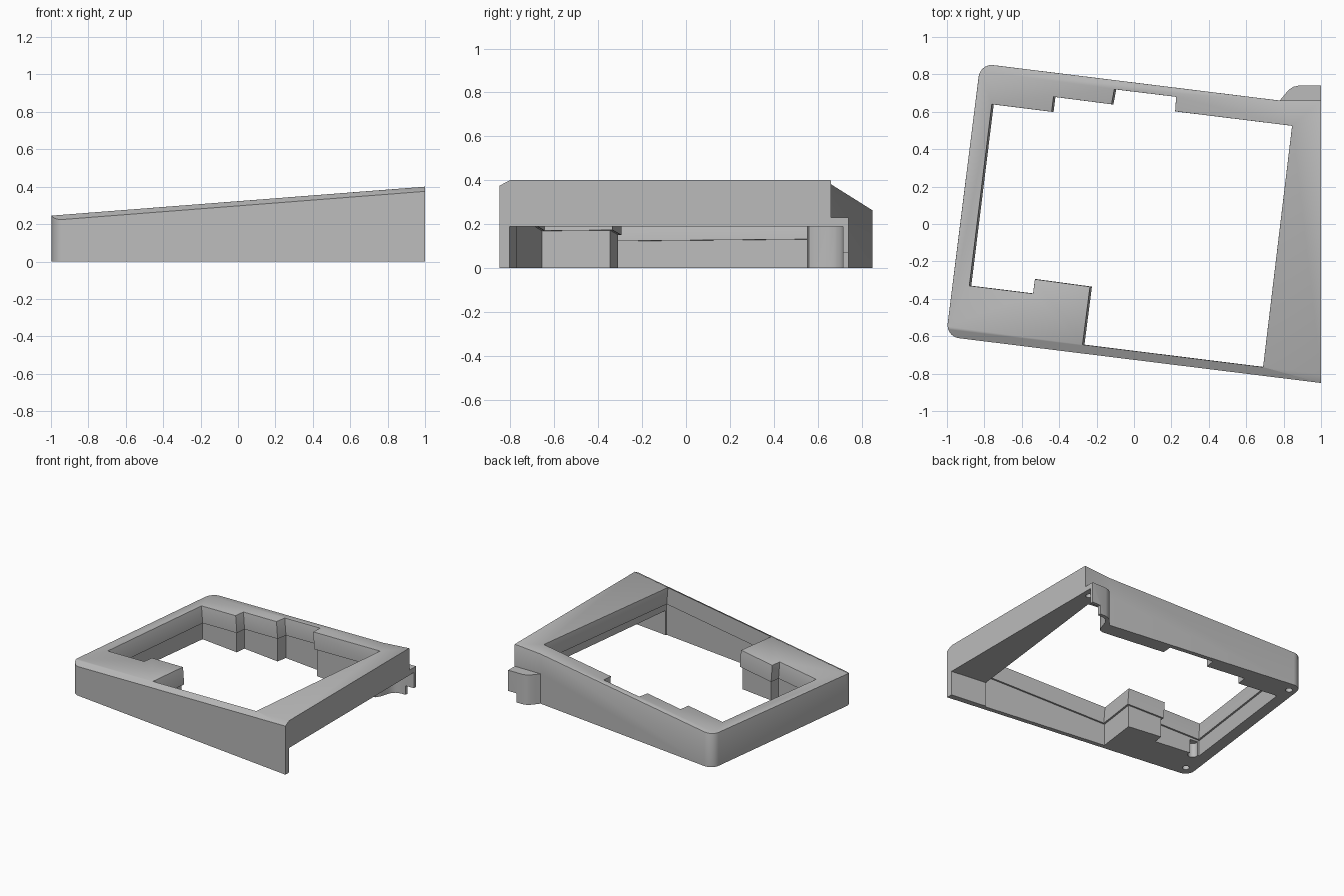
import bpy, bmesh, math
from mathutils import Vector

cube = bpy.data.objects.get("Cube")
if cube:
    bpy.data.objects.remove(cube, do_unlink=True)

SLOPE = 0.0775
UP = Vector((-SLOPE, 0, 1)).normalized()

grey = bpy.data.materials.new("light_grey")
grey.use_nodes = True
COLOUR = (0.5, 0.5, 0.5, 1)
grey.diffuse_color = COLOUR
grey.node_tree.nodes["Principled BSDF"].inputs["Base Color"].default_value = COLOUR


def top_z(x):
    return 0.4 - SLOPE * (1 - x)


def prism(name, points, low, high):
    """Extrude a plan outline; low and high map (x, y) to a 3D point."""
    bm = bmesh.new()
    n = len(points)
    a = [bm.verts.new(low(x, y)) for x, y in points]
    b = [bm.verts.new(high(x, y)) for x, y in points]
    bm.faces.new(a)
    bm.faces.new(b)
    for i in range(n):
        j = (i + 1) % n
        bm.faces.new((a[i], a[j], b[j], b[i]))
    bmesh.ops.recalc_face_normals(bm, faces=bm.faces)
    mesh = bpy.data.meshes.new(name)
    bm.to_mesh(mesh)
    bm.free()
    mesh.materials.append(grey)
    obj = bpy.data.objects.new(name, mesh)
    bpy.context.collection.objects.link(obj)
    return obj


def flat(z):
    return lambda x, y: (x, y, z)


def sloped(h):
    """Point at height h off the sloping top, moved square to it."""
    return lambda x, y: (x - SLOPE * h, y, top_z(x) + h)


def grow(points, d):
    """Offset a clockwise outline outward by d."""
    result = []
    n = len(points)
    for i in range(n):
        p, q, r = (Vector(points[(i + k) % n]) for k in (-1, 0, 1))
        e, f = (q - p).normalized(), (r - q).normalized()
        m, k = Vector((-e.y, e.x)), Vector((-f.y, f.x))
        result.append(tuple(q + (m + k) * d / (1 + m.dot(k))))
    return result


def circle(cx, cy, r):
    return [(cx + r * math.cos(t * math.pi / 8), cy + r * math.sin(t * math.pi / 8))
            for t in range(16)]


def combine(target, tool, operation):
    mod = target.modifiers.new("combine", 'BOOLEAN')
    mod.operation = operation
    mod.solver = 'EXACT'
    mod.object = tool
    bpy.context.view_layer.objects.active = target
    bpy.ops.object.modifier_apply(modifier=mod.name)
    bpy.data.objects.remove(tool, do_unlink=True)


# Wedge-shaped outer body
outer = [(-1.005, -0.602), (1, -0.85), (1, 0.66), (0.78, 0.66), (-0.822, 0.858)]
frame = prism("frame", outer, flat(0), lambda x, y: (x, y, top_z(x)))

# Rounded left corners and the long front chamfer
bm = bmesh.new()
bm.from_mesh(frame.data)
corners = [e for e in bm.edges
           if (e.verts[0].co - e.verts[1].co).xy.length < 1e-4 and e.verts[0].co.x < -0.5]
bmesh.ops.bevel(bm, geom=corners, offset=0.07, segments=7, profile=0.5, affect='EDGES')
along = Vector((-1, 0.124, -SLOPE))
across = Vector((0, 0.047, 0.025))
normal = along.cross(across)
if normal.z < 0:
    normal.negate()
cut = bmesh.ops.bisect_plane(bm, geom=bm.verts[:] + bm.edges[:] + bm.faces[:],
                             plane_co=(1, -0.85, 0.375), plane_no=normal, clear_outer=True)
bmesh.ops.holes_fill(bm, edges=[e for e in bm.edges if e.is_boundary])
bmesh.ops.recalc_face_normals(bm, faces=bm.faces)
bm.to_mesh(frame.data)
bm.free()

# Rounded tab at the rear right
tab = [(0.775, 0.6), (0.775, 0.655), (0.8, 0.685), (0.825, 0.715), (0.85, 0.733),
       (0.88, 0.74), (1, 0.74), (1, 0.6)]
combine(frame, prism("tab", tab, flat(0), flat(0.23)), 'UNION')

# Stepped window through the top plate, with a slightly wider cavity below
window = [(-0.76, 0.64), (-0.44, 0.6), (-0.43, 0.68), (-0.12, 0.64), (-0.105, 0.72),
          (0.225, 0.68), (0.22, 0.602), (0.845, 0.525), (0.69, -0.765), (-0.275, -0.645),
          (-0.235, -0.335), (-0.53, -0.295), (-0.54, -0.372), (-0.88, -0.33)]
combine(frame, prism("window_cutter", window, sloped(-0.2), sloped(0.1)), 'DIFFERENCE')
cavity = grow([(x + 0.01, y) for x, y in window], 0.013)
combine(frame, prism("cavity_cutter", cavity, flat(-0.1),
                     lambda x, y: (x, y, top_z(x) - 0.132)), 'DIFFERENCE')

# Low opening under the right bar, curving into the tab
opening = [(0.6, -0.757), (1.1, -0.815), (1.1, 0.715), (0.89, 0.715), (0.855, 0.705),
           (0.83, 0.68), (0.815, 0.64), (0.8, 0.59), (0.78, 0.56), (0.74, 0.548), (0.6, 0.555)]
combine(frame, prism("opening_cutter", opening, flat(-0.1), flat(0.19)), 'DIFFERENCE')
notch = [(0.93, 0.65), (1.1, 0.65), (1.1, 0.8), (0.93, 0.8)]
combine(frame, prism("notch_cutter", notch, flat(-0.1), flat(0.07)), 'DIFFERENCE')

# Screw holes and a pocket in the underside
for x, y, r, z in ((-0.775, 0.77, 0.025, 0.1), (-0.92, -0.53, 0.025, 0.1),
                   (0.94, 0.63, 0.025, 0.25), (-0.84, -0.36, 0.035, 0.11)):
    combine(frame, prism("hole_cutter", circle(x, y, r), flat(-0.1), flat(z)), 'DIFFERENCE')

# Fine bevel on the upper edges
bm = bmesh.new()
bm.from_mesh(frame.data)
bmesh.ops.remove_doubles(bm, verts=bm.verts, dist=0.0005)
bm.normal_update()
rim = []
for e in bm.edges:
    if len(e.link_faces) != 2:
        continue
    mid = (e.verts[0].co + e.verts[1].co) / 2
    dots = sorted(f.normal.dot(UP) for f in e.link_faces)
    if dots[1] > 0.999 and abs(dots[0]) < 0.2 and mid.x < 0.99 and mid.y + 0.124 * mid.x > -0.6:
        rim.append(e)
bmesh.ops.bevel(bm, geom=rim, offset=0.01, segments=2, profile=0.5,
                affect='EDGES', clamp_overlap=True)
for f in bm.faces:
    f.material_index = 0
bm.to_mesh(frame.data)
bm.free()

bpy.ops.object.select_all(action='DESELECT')
frame.select_set(True)
bpy.context.view_layer.objects.active = frame
bpy.ops.object.shade_smooth_by_angle(angle=math.radians(30))
